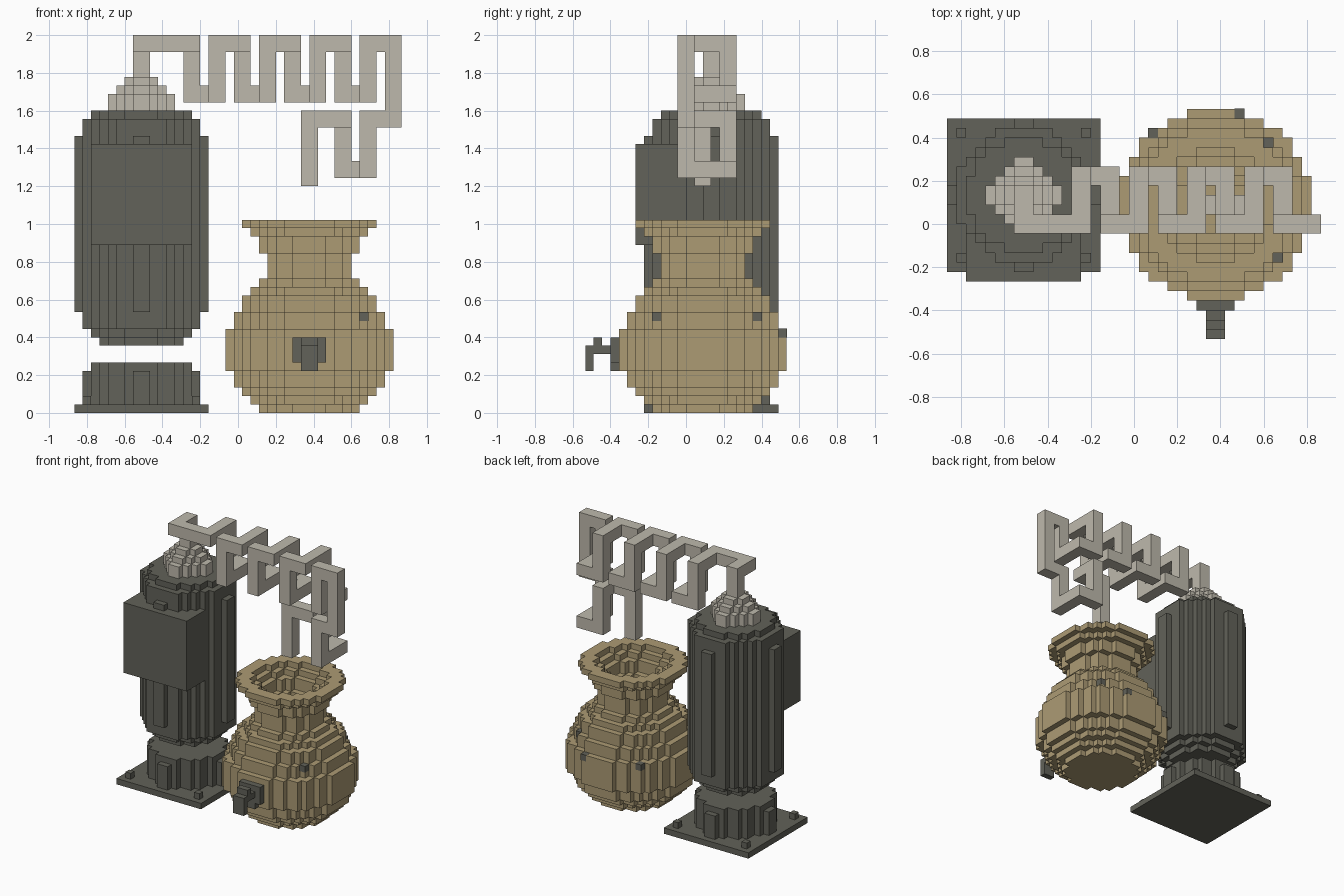
import bpy, bmesh

if "Cube" in bpy.data.objects:
    bpy.data.objects.remove(bpy.data.objects["Cube"], do_unlink=True)

V = 2 / 45            # block size
CX, CY = 19.5, 12     # block coordinates of the centre


def material(name, rgb):
    m = bpy.data.materials.new(name)
    m.use_nodes = True
    m.diffuse_color = (*rgb, 1)
    b = next(n for n in m.node_tree.nodes if n.type == 'BSDF_PRINCIPLED')
    b.inputs["Base Color"].default_value = (*rgb, 1)
    b.inputs["Roughness"].default_value = 0.8
    return m


IRON = material("dark iron", (0.122, 0.122, 0.1))
CLAY = material("tan clay", (0.413, 0.328, 0.175))
PIPE = material("pale metal", (0.515, 0.485, 0.413))


# Sets of block cells
def box(x0, x1, y0, y1, z0, z1):
    return {(x, y, z) for x in range(x0, x1) for y in range(y0, y1) for z in range(z0, z1)}


def disc(cx, cy, r, z0, z1, inner=0, diamond=False):
    cells = set()
    for x, y, z in box(cx - r, cx + r, cy - r, cy + r, z0, z1):
        dx, dy = abs(x + 0.5 - cx), abs(y + 0.5 - cy)
        d = dx + dy if diamond else (dx * dx + dy * dy) ** 0.5
        if inner <= d <= r:
            cells.add((x, y, z))
    return cells


def sweep(points):
    """Square pipe two blocks thick through the corner points."""
    cells = set()
    for a, b in zip(points, points[1:]):
        lo = [min(p) for p in zip(a, b)]
        hi = [max(p) + 2 for p in zip(a, b)]
        cells |= box(lo[0], hi[0], lo[1], hi[1], lo[2], hi[2])
    return cells


# Skin a cell set with its exposed square faces
def build(name, cells, mat, grow=0.0):
    bm = bmesh.new()
    verts = {}

    def vert(p):
        if p not in verts:
            verts[p] = bm.verts.new(((p[0] - CX) * V, (p[1] - CY) * V, p[2] * V))
        return verts[p]

    for c in sorted(cells):
        for axis in range(3):
            u, w = (axis + 1) % 3, (axis + 2) % 3
            for side in (0, 1):
                n = list(c)
                n[axis] += 2 * side - 1
                if tuple(n) in cells:
                    continue
                loop = []
                for du, dw in ((0, 0), (1, 0), (1, 1), (0, 1)):
                    p = list(c)
                    p[axis] += side
                    p[u] += du
                    p[w] += dw
                    loop.append(vert(tuple(p)))
                bm.faces.new(loop if side else loop[::-1])
    if grow:
        bm.normal_update()
        for v in bm.verts:
            v.co += v.normal * grow
    me = bpy.data.meshes.new(name)
    bm.to_mesh(me)
    bm.free()
    me.materials.append(mat)
    ob = bpy.data.objects.new(name, me)
    bpy.context.collection.objects.link(ob)
    return ob


# Boiler foot: plate, bolts and ribbed drum
BX, BY = 8, 15
build("foot_plate", box(0, 16, 7, 23, 0, 1), IRON)
bolts = set()
for x in (1, 14):
    for y in (8, 21):
        bolts |= box(x, x + 1, y, y + 1, 1, 2)
build("foot_bolts", bolts, IRON)


def ribs(r, z0, z1):
    return (box(BX - r, BX + r, BY - 1, BY + 1, z0, z1)
            | box(BX - 1, BX + 1, BY - r, BY + r, z0, z1))


build("foot_drum", disc(BX, BY, 6, 1, 6) | ribs(7, 1, 5), IRON)

# Boiler body with four vertical ribs
body = ribs(8, 12, 33)
for r, z0, z1 in ((5, 8, 9), (6, 9, 10), (7, 10, 35), (6, 35, 36)):
    body |= disc(BX, BY, r, z0, z1)
build("boiler_body", body, IRON)
build("front_box", box(2, 14, 6, 12, 20, 32), IRON)

# Stepped cap
cap = set()
for r, z0, z1 in ((4, 36, 38), (3, 38, 39), (2, 39, 40)):
    cap |= disc(BX, BY, r, z0, z1, diamond=True)
build("boiler_cap", cap, PIPE)

# Coiled pipe: riser, four square loops, then the drop to the pot
path = [(7, 14, 40), (7, 14, 43), (7, 11, 43)]
for x in range(13, 32, 6):
    path += [(x, 11, 43), (x, 16, 43), (x, 16, 37),
             (x + 3, 16, 37), (x + 3, 11, 37), (x + 3, 11, 43)]
path += [(37, 11, 43), (37, 11, 34), (34, 11, 34), (34, 11, 28), (34, 16, 28),
         (31, 16, 28), (31, 16, 34), (31, 13, 34), (27, 13, 34), (27, 13, 27)]
build("coiled_pipe", sweep(path), PIPE)

# Hollow clay pot, one radius per layer
PX, PY = 28, 14
radii = [6, 7, 8, 9, 9] + [10] * 5 + [9, 9, 8, 8, 7, 6, 5, 5, 5, 6, 6, 7, 8]
pot = set()
for z, r in enumerate(radii):
    pot |= disc(PX, PY, r, z, z + 1, inner=r - 2 if z > 1 else 0)
build("clay_pot", pot, CLAY)

# Dark chips set into the pot
chips = {(33, 20, 11), (34, 8, 11), (21, 21, 9), (30, 23, 9)}
build("pot_chips", chips, IRON, grow=0.002)

# Tap on the pot front
tap = (box(26, 30, 3, 4, 6, 9) | box(27, 29, 3, 4, 5, 9)
       | box(27, 29, 1, 3, 7, 8) | box(27, 29, 0, 1, 5, 8)
       | box(27, 29, 1, 2, 8, 9))
build("tap", tap, IRON)
